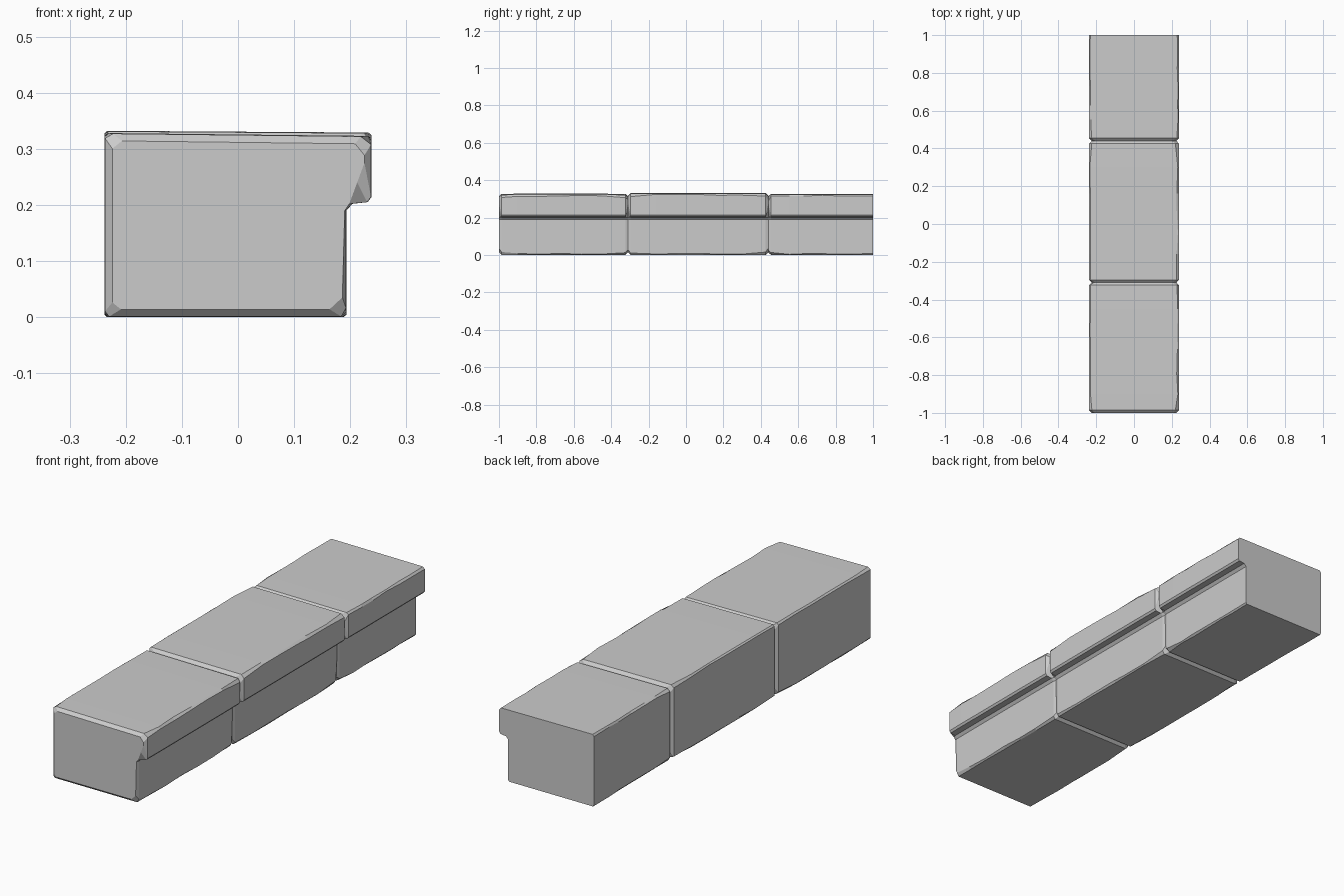
import bpy, bmesh, random

if "Cube" in bpy.data.objects:
    bpy.data.objects.remove(bpy.data.objects["Cube"])

random.seed(4)
R = random.uniform


def section(top_l, top_r, d, chip, worn):
    """Kerb cross-section with a lip on +x; d = inset, chip = corner chip size."""
    l, r, lip, b = -0.238 + d, 0.193 - d * 0.5, 0.238 - d * 0.9, d
    tl, tr = top_l - d, top_r - d

    def c():
        return chip * R(0.4, 1.0)

    under = 0.205 + (0.035 if worn else 0)
    return [
        (l + c(), b), (r - c(), b), (r, b + c()),
        (0.193 - d * 0.2, 0.19), (0.204 - d * 0.4, 0.202),
        (lip - (0.013 if worn else 0.007), under), (lip, under + (0.035 if worn else 0.009)),
        (lip, tr - c()), (lip - c() * 1.3, tr),
        (l + c(), tl), (l, tl - c()), (l, b + c()),
    ]


def stone(name, y0, y1, top_l, top_r, worn_back):
    # rings along y: (position, inset, chip, worn lip)
    rings = [(y0, 0.014, 0.024, True), (y0 + 0.014, 0.001, 0.016, False)]
    n = 6
    for i in range(1, n):
        y = y0 + (y1 - y0) * i / n + R(-0.03, 0.03)
        rings.append((y, 0, 0.010, False))
    if worn_back:
        rings += [(y1 - 0.014, 0.001, 0.016, False), (y1, 0.014, 0.024, True)]
    else:
        rings.append((y1, 0, 0.010, False))

    bm = bmesh.new()
    loops = [[bm.verts.new((x, y, z)) for x, z in section(top_l, top_r, d, chip, worn)]
             for y, d, chip, worn in rings]
    for a, b in zip(loops, loops[1:]):
        for i in range(len(a)):
            j = (i + 1) % len(a)
            bm.faces.new((a[i], a[j], b[j], b[i]))
    bm.faces.new(loops[0])
    bm.faces.new(loops[-1])
    bmesh.ops.recalc_face_normals(bm, faces=bm.faces)
    mesh = bpy.data.meshes.new(name)
    bm.to_mesh(mesh)
    bm.free()
    bpy.context.collection.objects.link(bpy.data.objects.new(name, mesh))


# three chipped kerb stones laid end to end; the rear one is cut off square
stone("front_stone", -1.0, -0.31, 0.328, 0.323, True)
stone("middle_stone", -0.31, 0.44, 0.332, 0.329, True)
stone("rear_stone", 0.44, 1.0, 0.327, 0.324, False)
